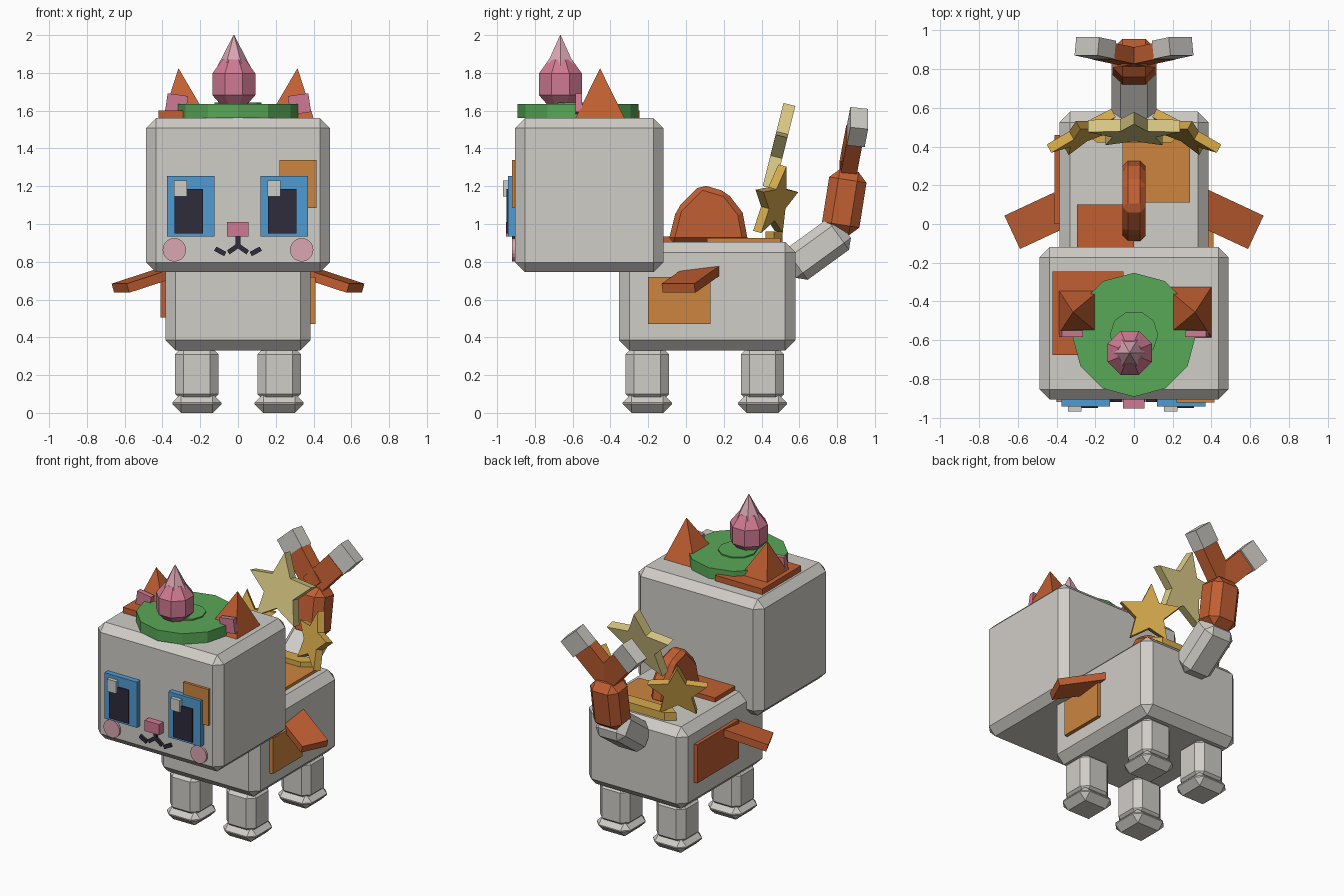
import bpy, bmesh
from math import radians, sin, cos, pi

cube = bpy.data.objects.get("Cube")
if cube:
    bpy.data.objects.remove(cube, do_unlink=True)


def material(name, *rgb):
    # colours are given as sRGB and stored as linear values
    lin = [((c / 255 + 0.055) / 1.055) ** 2.4 for c in rgb] + [1]
    m = bpy.data.materials.new(name)
    m.use_nodes = True
    m.diffuse_color = lin
    m.node_tree.nodes["Principled BSDF"].inputs["Base Color"].default_value = lin
    return m


GREY = material("warm grey", 208, 205, 199)
RUST = material("rust orange", 194, 95, 50)
AMBER = material("amber orange", 205, 133, 64)
GREEN = material("leaf green", 88, 168, 87)
BLUE = material("eye blue", 80, 155, 210)
DARK = material("dark navy", 46, 44, 60)
PINK = material("rose pink", 208, 122, 147)
PALE = material("pale pink", 218, 166, 178)
GOLD = material("gold", 214, 170, 76)
STRAW = material("straw yellow", 218, 202, 134)


def finish(name, bm, mat, loc, rot=(0, 0, 0), bevel=0):
    bmesh.ops.recalc_face_normals(bm, faces=bm.faces)
    mesh = bpy.data.meshes.new(name)
    bm.to_mesh(mesh)
    bm.free()
    ob = bpy.data.objects.new(name, mesh)
    bpy.context.collection.objects.link(ob)
    mesh.materials.append(mat)
    ob.location = loc
    ob.rotation_euler = [radians(a) for a in rot]
    if bevel:
        mod = ob.modifiers.new("Bevel", "BEVEL")
        mod.width, mod.segments = bevel, 1
    return ob


def box(name, size, loc, mat, rot=(0, 0, 0), bevel=0):
    bm = bmesh.new()
    bmesh.ops.create_cube(bm, size=1)
    bmesh.ops.scale(bm, vec=size, verts=bm.verts)
    return finish(name, bm, mat, loc, rot, bevel)


def span(name, x, y, z, mat, bevel=0):
    # box given by its limits on each axis
    lim = (x, y, z)
    return box(name, [b - a for a, b in lim], [(a + b) / 2 for a, b in lim], mat, bevel=bevel)


def prism(name, points, depth, loc, mat, rot=(0, 0, 0), bevel=0):
    # outline in local x-z, extruded along local y
    bm = bmesh.new()
    face = bm.faces.new([bm.verts.new((u, -depth / 2, v)) for u, v in points])
    ext = bmesh.ops.extrude_face_region(bm, geom=[face])["geom"]
    moved = [g for g in ext if isinstance(g, bmesh.types.BMVert)]
    bmesh.ops.translate(bm, vec=(0, depth, 0), verts=moved)
    return finish(name, bm, mat, loc, rot, bevel)


def lathe(name, profile, sides, loc, mat, rot=(0, 0, 0), turn=0.0):
    # stack of (radius, height) rings with capped ends
    bm = bmesh.new()
    angles = [2 * pi * (i + turn) / sides for i in range(sides)]
    rings = [[bm.verts.new((r * cos(a), r * sin(a), h)) for a in angles] for r, h in profile]
    for low, high in zip(rings, rings[1:]):
        for i in range(sides):
            j = (i + 1) % sides
            bm.faces.new((low[i], low[j], high[j], high[i]))
    bm.faces.new(rings[0])
    bm.faces.new(rings[-1])
    return finish(name, bm, mat, loc, rot)


def star(name, radius, depth, loc, mat, rot):
    pts = []
    for i in range(10):
        r = radius * (0.47 if i % 2 else 1)
        pts.append((r * sin(i * pi / 5), r * cos(i * pi / 5)))
    return prism(name, pts, depth, loc, mat, rot)


# Body and head
span("body", (-0.385, 0.385), (-0.355, 0.58), (0.33, 0.905), GREY, 0.055)
span("head", (-0.487, 0.487), (-0.905, -0.12), (0.745, 1.56), GREY, 0.052)

# Legs and feet
for x, side in ((-0.218, "right"), (0.218, "left")):
    for y, end in ((-0.205, "front"), (0.405, "back")):
        box(f"{end}_{side}_leg", (0.23, 0.23, 0.3), (x, y, 0.205), GREY, bevel=0.045)
        box(f"{end}_{side}_foot", (0.26, 0.26, 0.1), (x, y, 0.05), GREY, bevel=0.046)

# Coat patches
span("left_flank_patch", (0.37, 0.41), (-0.2, 0.13), (0.47, 0.72), AMBER)
span("right_flank_patch", (-0.41, -0.37), (0.0, 0.46), (0.505, 0.775), RUST)
span("front_back_patch", (-0.295, 0.0), (-0.12, 0.1), (0.89, 0.935), RUST)
span("rear_back_patch", (-0.06, 0.29), (0.11, 0.5), (0.89, 0.925), AMBER)
span("head_top_patch", (-0.42, -0.055), (-0.675, -0.245), (1.54, 1.6), RUST)
span("forehead_patch", (0.22, 0.415), (-0.922, -0.89), (1.085, 1.34), AMBER)

# Eyes, placed the same way round on both sides
for x, side in ((-0.25, "right"), (0.245, "left")):
    span(f"{side}_eye", (x - 0.125, x + 0.125), (-0.942, -0.89), (0.935, 1.255), BLUE)
    span(f"{side}_pupil", (x - 0.085, x + 0.065), (-0.95, -0.93), (0.95, 1.185), DARK)
    span(f"{side}_eye_glint", (x - 0.09, x - 0.02), (-0.968, -0.93), (1.145, 1.23), GREY)

# Nose, mouth and cheeks
span("nose", (-0.058, 0.055), (-0.952, -0.89), (0.935, 1.01), PINK)
span("mouth_stem", (-0.012, 0.012), (-0.92, -0.89), (0.87, 0.94), DARK)
for s, side in ((-1, "right"), (1, "left")):
    box(f"{side}_mouth_inner", (0.065, 0.03, 0.025), (s * 0.025, -0.905, 0.868), DARK, (0, s * 35, 0))
    box(f"{side}_mouth_outer", (0.06, 0.03, 0.025), (s * 0.094, -0.905, 0.855), DARK, (0, -s * 28, 0))
    lathe(f"{side}_cheek", ((0.062, 0), (0.062, 0.03)), 20, (s * 0.337, -0.89, 0.863), PALE, (90, 0, 0))

# Ears: leaning pyramids with a small inner plate
for s, side in ((-1, "right"), (1, "left")):
    bm = bmesh.new()
    base = [bm.verts.new((s * x, y, 1.56)) for x, y in
            ((0.16, -0.585), (0.4, -0.585), (0.4, -0.325), (0.16, -0.325))]
    tip = bm.verts.new((s * 0.315, -0.455, 1.825))
    bm.faces.new(base)
    for i in range(4):
        bm.faces.new((base[i], base[(i + 1) % 4], tip))
    finish(f"{side}_ear", bm, RUST, (0, 0, 0))
    box(f"{side}_inner_ear", (0.11, 0.035, 0.1), (s * 0.325, -0.567, 1.635), PINK, (0, -s * 8, 0))

# Leaf hat with flower bud
lathe("leaf_pad", ((0.32, 0), (0.32, 0.075)), 12, (0, -0.572, 1.56), GREEN)
lathe("leaf_centre", ((0.125, 0), (0.125, 0.012)), 10, (0, -0.572, 1.632), GREEN)
lathe("flower_bud", ((0.075, 0), (0.123, 0.05), (0.123, 0.165), (0.065, 0.24)), 8,
      (-0.022, -0.665, 1.632), PINK, turn=0.5)
lathe("bud_tip", ((0.1, 0), (0.002, 0.19)), 6, (-0.022, -0.665, 1.81), PALE)

# Back fin and side fins
prism("back_fin", ((-0.095, 0.9), (-0.05, 1.08), (0.08, 1.21), (0.215, 1.17), (0.3, 1.06), (0.33, 0.9)),
      0.12, (0, 0, 0), RUST, (0, 0, 90), 0.028)
for s, side in ((-1, "right"), (1, "left")):
    box(f"{side}_fin", (0.33, 0.19, 0.05), (s * 0.479, 0.027, 0.707), RUST, (0, s * 16.5, -s * 25))

# Tail: two bevelled segments, then a fork with grey ends
box("tail_base", (0.23, 0.36, 0.2), (0, 0.695, 0.865), GREY, (36, 0, 0), 0.045)
box("tail_middle", (0.22, 0.2, 0.34), (0, 0.838, 1.115), RUST, (-9, 0, 0), 0.05)
for s, side in ((-1, "right"), (1, "left")):
    box(f"{side}_tail_prong", (0.15, 0.085, 0.26), (s * 0.07, 0.873, 1.375), RUST, (-8, s * 42, 0))
    box(f"{side}_tail_tip", (0.16, 0.095, 0.13), (s * 0.2, 0.908, 1.513), GREY, (-8, s * 42, 0))

# Star ornament on the back
star("centre_star", 0.25, 0.065, (0, 0.487, 1.39), STRAW, (-14, 0, 0))
for s, side in ((-1, "right"), (1, "left")):
    star(f"{side}_star", 0.2, 0.05, (s * 0.265, 0.468, 1.115), GOLD, (-14, 0, -s * 29))
prism("star_base", ((-0.25, 0.0), (-0.19, 0.045), (0.19, 0.045), (0.25, 0.0), (0.19, -0.045), (-0.19, -0.045)),
      0.06, (0, 0.465, 0.93), GOLD, (90, 0, 0))
